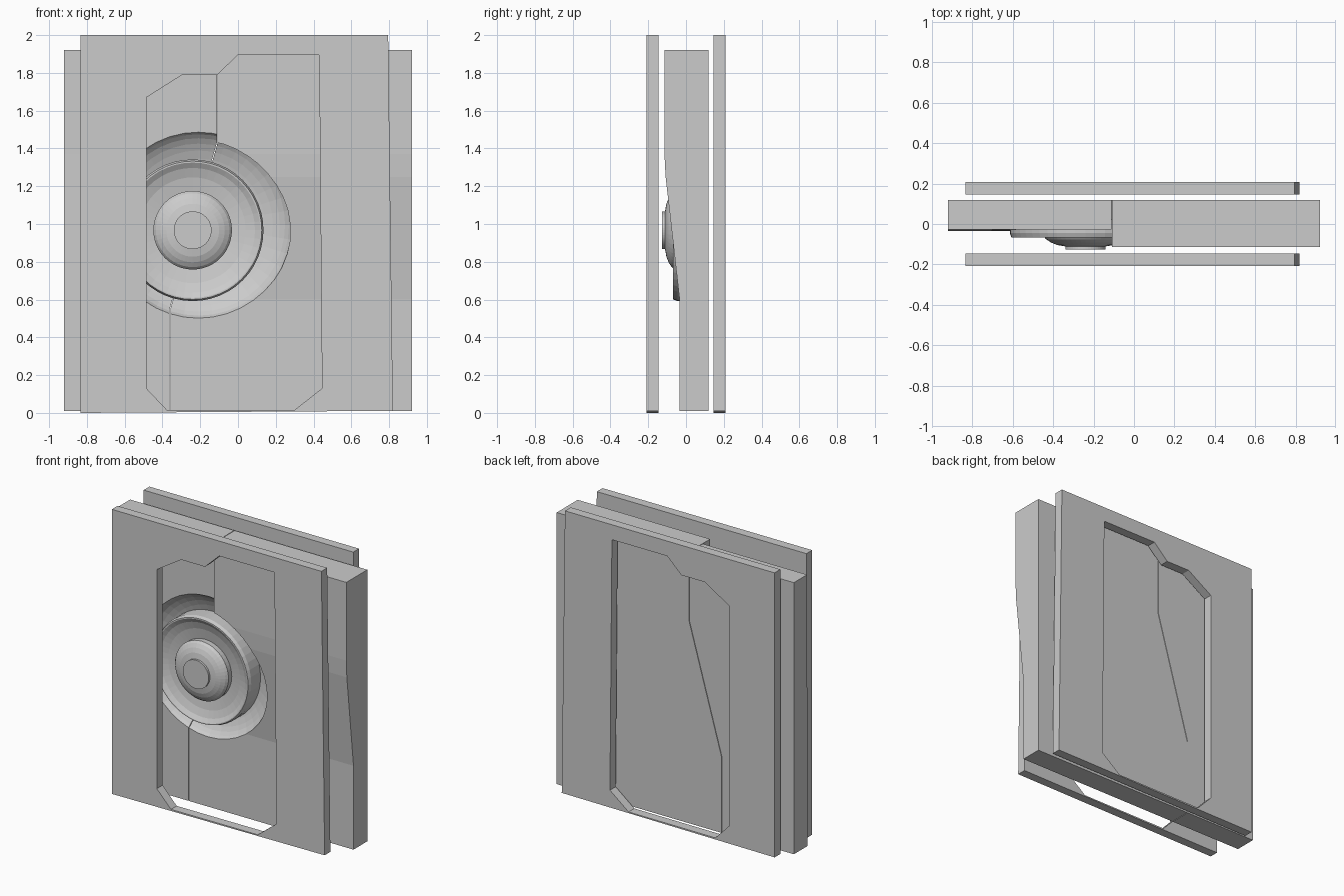
import bpy, bmesh
from math import radians
from mathutils import Vector, Matrix

cube = bpy.data.objects.get("Cube")
if cube:
    bpy.data.objects.remove(cube)

grey = bpy.data.materials.new("plain grey")
grey.use_nodes = True
colour = (0.6, 0.6, 0.6, 1)
grey.diffuse_color = colour
grey.node_tree.nodes["Principled BSDF"].inputs["Base Color"].default_value = colour


def finish(bm, name):
    bmesh.ops.recalc_face_normals(bm, faces=bm.faces)
    mesh = bpy.data.meshes.new(name)
    bm.to_mesh(mesh)
    bm.free()
    mesh.materials.append(grey)
    ob = bpy.data.objects.new(name, mesh)
    bpy.context.collection.objects.link(ob)
    return ob


def prism(name, outline, axis, start, end):
    """Extrude an outline along x (points are y, z) or y (points are x, z)."""
    bm = bmesh.new()
    place = (lambda u, v: (start, u, v)) if axis == "x" else (lambda u, v: (u, start, v))
    face = bm.faces.new([bm.verts.new(place(u, v)) for u, v in outline])
    moved = bmesh.ops.extrude_face_region(bm, geom=[face])["geom"]
    step = Vector((end - start, 0, 0) if axis == "x" else (0, end - start, 0))
    bmesh.ops.translate(bm, vec=step, verts=[g for g in moved if isinstance(g, bmesh.types.BMVert)])
    return finish(bm, name)


def combine(ob, tool, operation):
    """Apply a boolean and throw the tool away."""
    mod = ob.modifiers.new(operation, "BOOLEAN")
    mod.object, mod.operation, mod.solver = tool, operation, "EXACT"
    bpy.context.view_layer.objects.active = ob
    bpy.ops.object.modifier_apply(modifier=mod.name)
    bpy.data.objects.remove(tool)


# Outer panels, each with the same window cut through
panel = [(-0.835, 0), (0.82, 0.011), (0.795, 2), (-0.835, 2)]
window = [(-0.375, 0.014), (0.3, 0.016), (0.445, 0.13), (0.43, 1.895), (0, 1.895),
          (-0.11, 1.79), (-0.295, 1.79), (-0.485, 1.67), (-0.485, 0.13)]
for name, y in (("front_panel", -0.209), ("back_panel", 0.145)):
    ob = prism(name, panel, "y", y, y + 0.064)
    combine(ob, prism("window_cutter", window, "y", y - 0.1, y + 0.164), "DIFFERENCE")

# Core slab in two pieces that meet along a bent seam
bottom, top, back = 0.011, 1.92, 0.119
seam = [(-0.11, 2.1), (-0.11, 1.43), (-0.36, 0.55), (-0.36, -0.1)]
thick = [(back, bottom), (back, top), (-0.114, top), (-0.114, 1.37),
         (-0.108, 1.25), (-0.034, 0.6), (-0.034, bottom)]
thin = [(back, bottom), (back, top), (-0.028, top), (-0.028, 1.37),
        (-0.034, 0.6), (-0.034, bottom)]
gap = 0.002
for name, profile, side in (("thick_slab", thick, 1), ("thin_slab", thin, -1)):
    ob = prism(name, profile, "x", -0.922, 0.922)
    region = [(x + side * gap, z) for x, z in seam] + [(side * 1.5, -0.1), (side * 1.5, 2.1)]
    combine(ob, prism("seam_cutter", region, "y", -0.5, 0.5), "INTERSECT")
    # Lens-shaped hollow around the speaker
    bm = bmesh.new()
    bmesh.ops.create_uvsphere(bm, u_segments=40, v_segments=24, radius=1)
    bmesh.ops.transform(bm, verts=bm.verts, matrix=Matrix.Translation((-0.21, -0.05, 0.995))
                        @ Matrix.Diagonal((0.497, 0.15, 0.497, 1))
                        @ Matrix.Rotation(radians(90), 4, "X"))
    combine(ob, finish(bm, "hollow_cutter"), "DIFFERENCE")


def lathe(name, profile, steps=48):
    """Turn (radius, y) points around the speaker's axis."""
    bm = bmesh.new()
    verts = [bm.verts.new((r, y, 0)) for r, y in profile]
    edges = [bm.edges.new(pair) for pair in zip(verts, verts[1:])]
    bmesh.ops.spin(bm, geom=verts + edges, cent=(0, 0, 0), axis=(0, 1, 0),
                   angle=radians(360), steps=steps)
    bmesh.ops.remove_doubles(bm, verts=bm.verts, dist=0.0005)
    bmesh.ops.translate(bm, vec=(-0.24, 0, 0.967), verts=bm.verts)
    return finish(bm, name)


# Speaker: rim with a concave cone, domed centre and flat cap
lathe("speaker_cone", [(0, 0.06), (0.375, 0.06), (0.375, -0.045), (0.366, -0.068), (0.358, -0.068),
                       (0.33, -0.05), (0.28, -0.033), (0.2, -0.02), (0, -0.02)])
lathe("speaker_dome", [(0, -0.015), (0.206, -0.015), (0.208, -0.06), (0.195, -0.076), (0.17, -0.092),
                       (0.14, -0.104), (0.1, -0.111), (0, -0.111)])
lathe("speaker_cap", [(0, -0.1), (0.1, -0.1), (0.1, -0.126), (0, -0.126)])
